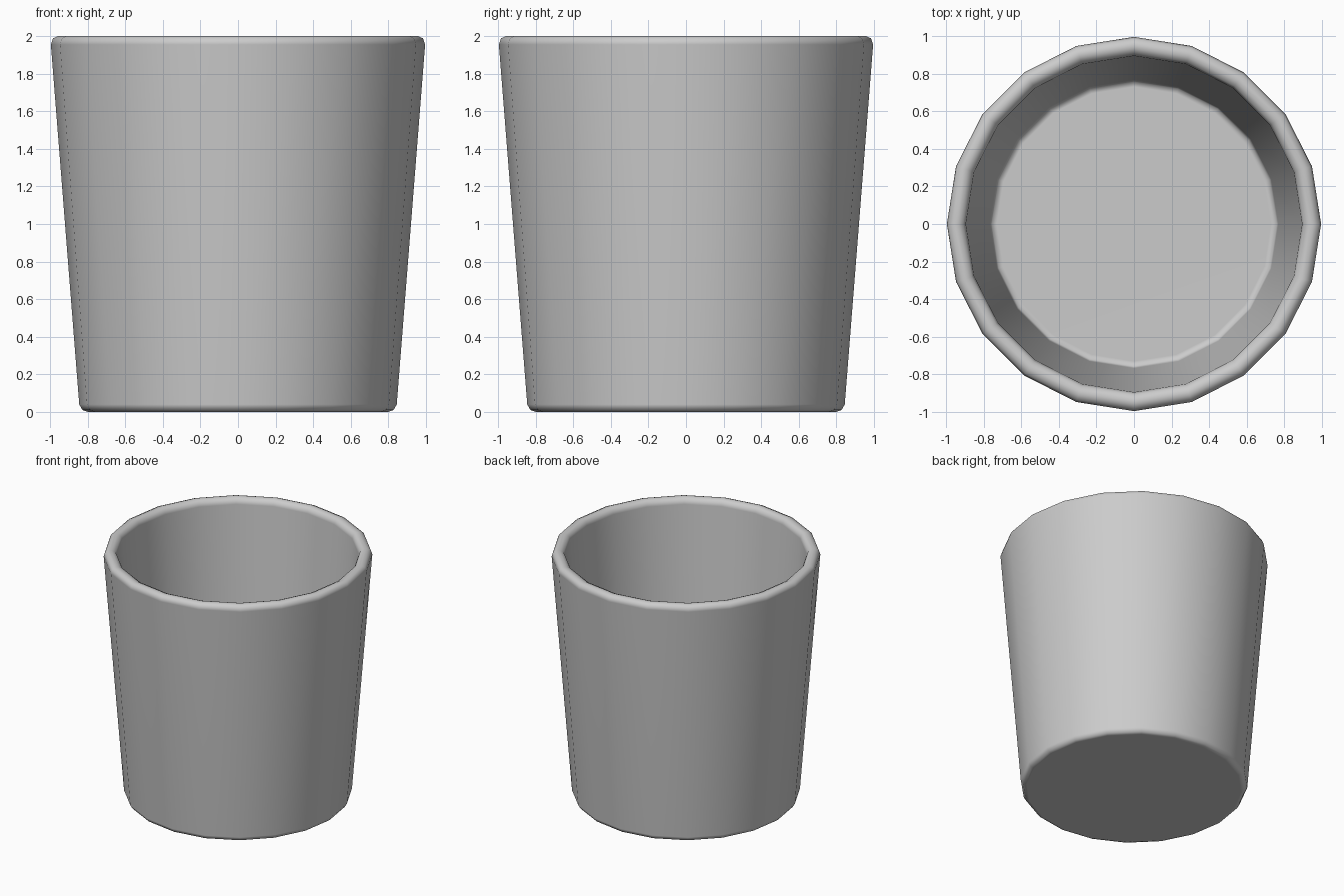
import bpy, bmesh
from math import cos, sin, tau

if "Cube" in bpy.data.objects:
    bpy.data.objects.remove(bpy.data.objects["Cube"])

SIDES = 20
# (radius, height) from the underside, up the outer wall, over the rim, down to the inner floor
PROFILE = [
    (0.800, 0.000), (0.828, 0.010), (0.845, 0.040),
    (0.996, 1.955), (0.985, 1.988), (0.958, 2.000),
    (0.935, 2.000), (0.908, 1.988), (0.895, 1.955),
    (0.768, 0.135), (0.757, 0.112), (0.730, 0.100),
]

# Tapered cup: lathed wall with rounded rim and base
bm = bmesh.new()
rings = [[bm.verts.new((r * cos(tau * i / SIDES), r * sin(tau * i / SIDES), z))
          for i in range(SIDES)] for r, z in PROFILE]
for low, high in zip(rings, rings[1:]):
    for i in range(SIDES):
        j = (i + 1) % SIDES
        bm.faces.new((low[i], low[j], high[j], high[i]))

# Underside and inner floor
bm.faces.new(rings[0][::-1])
bm.faces.new(rings[-1])
bmesh.ops.recalc_face_normals(bm, faces=bm.faces)
for face in bm.faces:
    face.smooth = True

mesh = bpy.data.meshes.new("cup")
bm.to_mesh(mesh)
bm.free()
cup = bpy.data.objects.new("cup", mesh)
bpy.context.collection.objects.link(cup)

# Face-weighted normals keep the large faces flat and the bevels soft
weighted = cup.modifiers.new("weighted_normals", 'WEIGHTED_NORMAL')
weighted.keep_sharp = True
